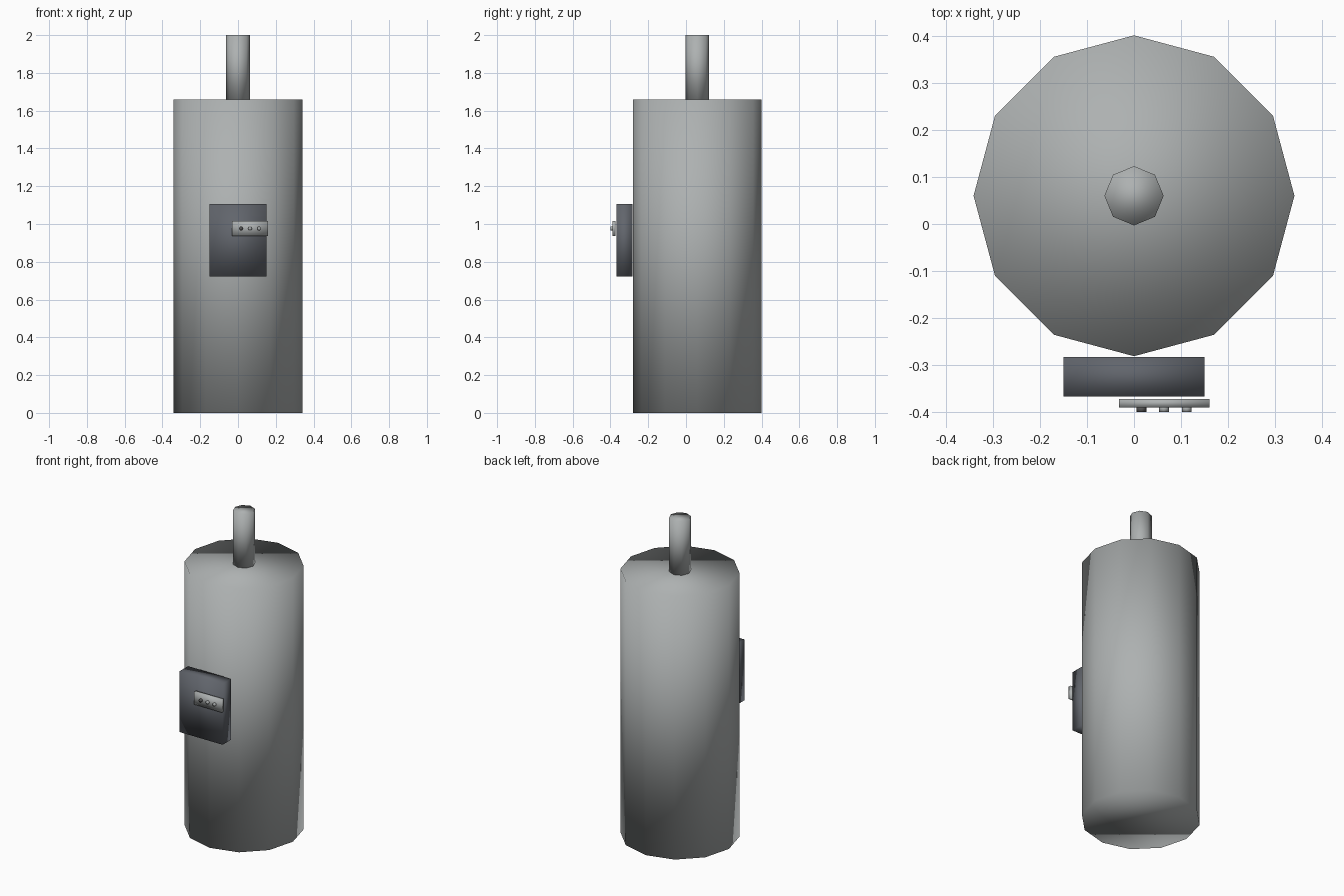
import bpy, math

cube = bpy.data.objects.get("Cube")
if cube:
    bpy.data.objects.remove(cube, do_unlink=True)


def material(name, rgb):
    m = bpy.data.materials.new(name)
    m.use_nodes = True
    m.diffuse_color = (*rgb, 1)
    m.node_tree.nodes["Principled BSDF"].inputs["Base Color"].default_value = (*rgb, 1)
    return m


steel = material("steel grey", (0.42, 0.44, 0.44))
dark = material("dark slate", (0.12, 0.13, 0.15))
black = material("button dark", (0.1, 0.1, 0.1))


def finish(name, mat):
    ob = bpy.context.object
    ob.name = name
    ob.data.materials.append(mat)
    bpy.ops.object.shade_smooth()
    return ob


def cylinder(name, sides, radius, depth, loc, mat, rot=(0, 0, 0)):
    bpy.ops.mesh.primitive_cylinder_add(vertices=sides, radius=radius, depth=depth,
                                        location=loc, rotation=rot)
    return finish(name, mat)


def box(name, lo, hi, mat):
    centre = [(a + b) / 2 for a, b in zip(lo, hi)]
    bpy.ops.mesh.primitive_cube_add(size=1, location=centre)
    bpy.context.object.scale = [b - a for a, b in zip(lo, hi)]
    bpy.ops.object.transform_apply(location=False, rotation=False, scale=True)
    return finish(name, mat)


# Tank and the outlet pipe on top
cylinder("tank", 12, 0.341, 1.66, (0, 0.06, 0.83), steel)
cylinder("outlet_pipe", 8, 0.063, 0.345, (0, 0.06, 1.8275), steel)

# Control box with its button panel
box("control_box", (-0.15, -0.367, 0.722), (0.15, -0.283, 1.105), dark)
box("button_panel", (-0.032, -0.39, 0.936), (0.16, -0.372, 1.016), steel)

# Row of buttons
for i, mat in enumerate((black, steel, steel)):
    cylinder(f"button_{i + 1}", 8, 0.0105, 0.014, (0.016 + 0.048 * i, -0.393, 0.976),
             mat, (math.pi / 2, 0, 0))
